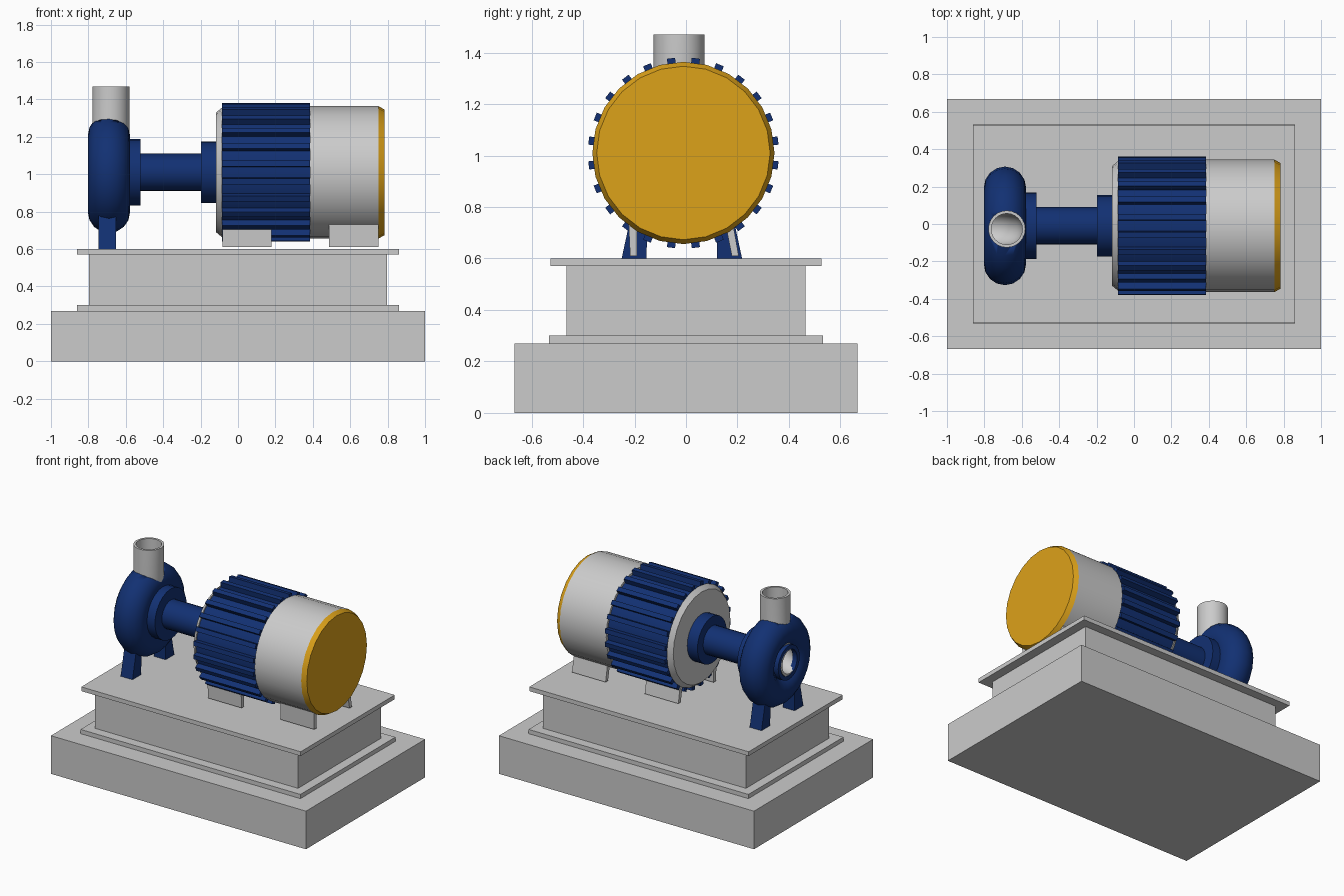
import bpy, bmesh
from math import sin, cos, pi, radians
from mathutils import Vector, Matrix

if "Cube" in bpy.data.objects:
    bpy.data.objects.remove(bpy.data.objects["Cube"])

Y0, Z0 = -0.01, 1.01          # motor / pump axis


def mat(name, col):
    m = bpy.data.materials.new(name)
    m.diffuse_color = (*col, 1)
    m.use_nodes = True
    m.node_tree.nodes["Principled BSDF"].inputs["Base Color"].default_value = m.diffuse_color
    return m


BLUE = mat("blue_paint", (0.006, 0.03, 0.17))
YELLOW = mat("yellow_paint", (0.72, 0.36, 0.01))


def finish(name, bm, material=None, smooth=True):
    bmesh.ops.recalc_face_normals(bm, faces=bm.faces)
    me = bpy.data.meshes.new(name)
    bm.to_mesh(me)
    bm.free()
    ob = bpy.data.objects.new(name, me)
    bpy.context.collection.objects.link(ob)
    if material:
        me.materials.append(material)
    if smooth:
        bpy.ops.object.select_all(action='DESELECT')
        ob.select_set(True)
        bpy.context.view_layer.objects.active = ob
        bpy.ops.object.shade_smooth_by_angle(angle=radians(35))
    return ob


def box(name, x, y, z):
    bm = bmesh.new()
    size = (x[1] - x[0], y[1] - y[0], z[1] - z[0])
    mid = Vector((x[0] + x[1], y[0] + y[1], z[0] + z[1])) / 2
    bmesh.ops.create_cube(bm, size=1, matrix=Matrix.Translation(mid) @ Matrix.Diagonal((*size, 1)))
    return finish(name, bm, smooth=False)


def prism(name, yz, x0, x1, material=None):
    bm = bmesh.new()
    f = bm.faces.new([bm.verts.new((x0, y, z)) for y, z in yz])
    r = bmesh.ops.extrude_face_region(bm, geom=[f])
    bmesh.ops.translate(bm, vec=(x1 - x0, 0, 0),
                        verts=[g for g in r["geom"] if isinstance(g, bmesh.types.BMVert)])
    return finish(name, bm, material, smooth=False)


def rings(name, stations, material=None, n=24, loop=False, y=Y0):
    """Skin circles; each station is (x, z, direction angle in xz, radius)."""
    bm = bmesh.new()
    rows = []
    for x, z, a, r in stations:
        v = Vector((-sin(a), 0, cos(a)))
        rows.append([bm.verts.new(Vector((x, y, z)) + r * (v * cos(2 * pi * i / n)
                     + Vector((0, 1, 0)) * sin(2 * pi * i / n))) for i in range(n)])
    for k in range(len(rows) if loop else len(rows) - 1):
        p, q = rows[k], rows[(k + 1) % len(rows)]
        for i in range(n):
            j = (i + 1) % n
            bm.faces.new((p[i], p[j], q[j], q[i]))
    if not loop:
        bm.faces.new(rows[0])
        bm.faces.new(rows[-1])
    return finish(name, bm, material)


def turned(name, profile, material=None, **kw):
    return rings(name, [(x, Z0, 0, r) for x, r in profile], material, **kw)


# Plinth and frame
box("concrete_plinth", (-1, 1), (-0.667, 0.667), (0, 0.27))
box("frame_lower_flange", (-0.862, 0.862), (-0.532, 0.532), (0.27, 0.30))
box("frame_body", (-0.796, 0.796), (-0.465, 0.465), (0.30, 0.57))
box("frame_top_plate", (-0.86, 0.86), (-0.527, 0.527), (0.57, 0.60))

# Motor
turned("motor_front_bell", [(-0.117, 0.32), (-0.085, 0.347)])
turned("motor_core", [(-0.085, 0.337), (0.385, 0.337)], BLUE)
turned("motor_rear_housing", [(0.385, 0.354), (0.75, 0.354)])
turned("fan_cover", [(0.75, 0.354), (0.782, 0.337)], YELLOW)

# Cooling fins
bm = bmesh.new()
for k in range(24):
    bmesh.ops.create_cube(bm, size=1, matrix=Matrix.Translation((0.15, Y0, Z0))
                          @ Matrix.Rotation(radians(7.5 + 15 * k), 4, 'X')
                          @ Matrix.Translation((0, 0, 0.345))
                          @ Matrix.Diagonal((0.47, 0.032, 0.052, 1)))
finish("cooling_fins", bm, BLUE, smooth=False)

# Motor feet
for tag, x0, x1 in (("front", -0.083, 0.18), ("rear", 0.487, 0.75)):
    prism(tag + "_motor_foot_near", [(-0.217, 0.61), (-0.19, 0.61), (-0.19, 0.78), (-0.225, 0.78)], x0, x1)
    prism(tag + "_motor_foot_far", [(0.178, 0.61), (0.205, 0.61), (0.178, 0.76), (0.148, 0.76)], x0, x1)

# Shaft housing
turned("motor_coupling_flange", [(-0.197, 0.164), (-0.117, 0.164)], BLUE)
turned("shaft_housing", [(-0.52, 0.1), (-0.197, 0.1)], BLUE)
turned("pump_back_flange", [(-0.585, 0.178), (-0.52, 0.178)], BLUE)

# Volute casing, a torus around the shaft axis
bm = bmesh.new()
N, M, R, r = 24, 16, 0.204, 0.113
grid = [[bm.verts.new((-0.69 + r * sin(2 * pi * j / M),
                       Y0 + (R + r * cos(2 * pi * j / M)) * sin(2 * pi * i / N),
                       1.003 + (R + r * cos(2 * pi * j / M)) * cos(2 * pi * i / N)))
         for j in range(M)] for i in range(N)]
for i in range(N):
    for j in range(M):
        a, b = grid[i], grid[(i + 1) % N]
        bm.faces.new((a[j], b[j], b[(j + 1) % M], a[(j + 1) % M]))
volute = finish("volute_casing", bm, BLUE)

# Grey pipe, bending from the outlet down to the inlet
arc = [(-0.795 + 0.115 * cos(t * pi / 12), 1.125 - 0.115 * sin(t * pi / 12), -pi / 2 - t * pi / 12)
       for t in range(7)]
path = [(-0.68, 1.47, -pi / 2)] + arc
rings("outlet_pipe", [(*p, 0.099) for p in path] + [(*p, 0.083) for p in reversed(path)],
      loop=True, y=-0.027)
cutter = rings("pipe_cutter", [(*p, 0.09) for p in path + [(-0.9, Z0, -pi)]], y=-0.026)
cutter.hide_render = True
cutter.hide_set(True)
cut = volute.modifiers.new("pipe_opening", 'BOOLEAN')
cut.operation = 'DIFFERENCE'
cut.object = cutter
cut.solver = 'EXACT'

# Inlet lip
turned("inlet_lip", [(-0.80, 0.12), (-0.765, 0.12), (-0.765, 0.092), (-0.80, 0.092)], BLUE, loop=True)

# Pump legs
for tag, s in (("near", -1), ("far", 1)):
    prism("pump_leg_" + tag, [(-0.016 + s * d, z) for d, z in
          ((0.137, 0.60), (0.234, 0.60), (0.195, 0.78), (0.135, 0.78))], -0.745, -0.652, BLUE)
